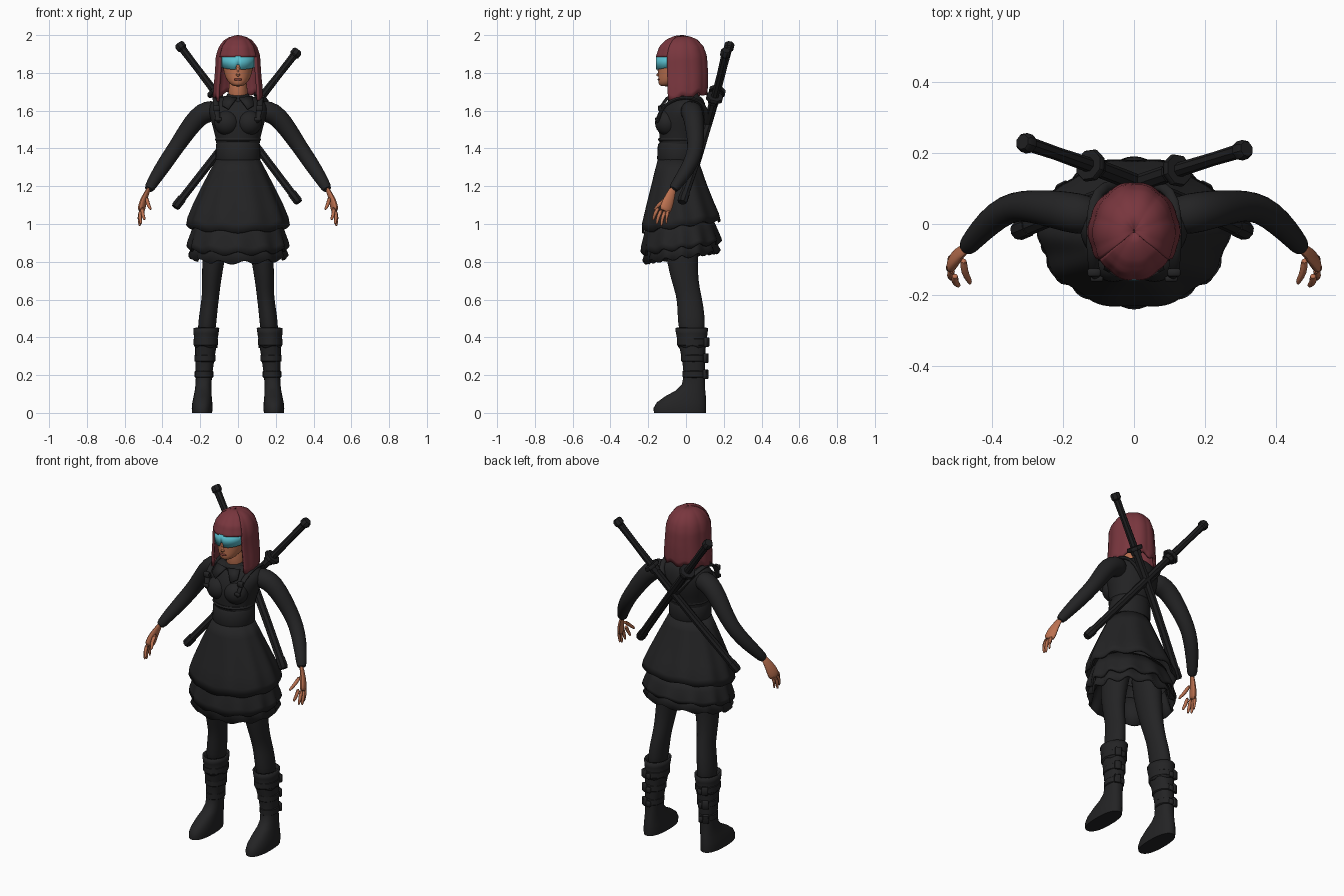
import bpy, bmesh, math
from mathutils import Vector, Matrix

if "Cube" in bpy.data.objects:
    bpy.data.objects.remove(bpy.data.objects["Cube"])

def material(name, r, g, b):
    m = bpy.data.materials.new(name)
    m.diffuse_color = (r, g, b, 1)
    m.use_nodes = True
    m.node_tree.nodes["Principled BSDF"].inputs["Base Color"].default_value = m.diffuse_color
    return m

CLOTH = material("black cloth", .017, .017, .018)
SWORD = material("sword black", .013, .013, .014)
HAIR = material("wine red hair", .19, .037, .048)
SKIN = material("skin", .50, .165, .08)
VISOR = material("cyan visor", .10, .52, .62)
LIPS = material("lips", .20, .045, .035)

def finish(name, bm, mat, mirror=False, sub=0, thick=0, angle=45):
    bmesh.ops.recalc_face_normals(bm, faces=bm.faces)
    me = bpy.data.meshes.new(name)
    bm.to_mesh(me)
    bm.free()
    ob = bpy.data.objects.new(name, me)
    bpy.context.collection.objects.link(ob)
    me.materials.append(mat)
    if thick:
        s = ob.modifiers.new("thickness", 'SOLIDIFY')
        s.thickness, s.offset = thick, -1
    if sub:
        s = ob.modifiers.new("smooth", 'SUBSURF')
        s.levels = s.render_levels = sub
    if mirror:
        ob.modifiers.new("mirror", 'MIRROR')
    bpy.ops.object.select_all(action='DESELECT')
    ob.select_set(True)
    bpy.context.view_layer.objects.active = ob
    bpy.ops.object.shade_smooth_by_angle(angle=math.radians(angle))
    return ob

def skin_rings(bm, rings, closed=True, caps=True):
    vs = [[bm.verts.new(p) for p in r] for r in rings]
    n = len(vs[0])
    for a, b in zip(vs, vs[1:]):
        for i in range(n if closed else n - 1):
            j = (i + 1) % n
            bm.faces.new((a[i], a[j], b[j], b[i]))
    if caps:
        bm.faces.new(vs[0])
        bm.faces.new(vs[-1])

def loft(name, rows, mat, n=24, caps=True, pleat=(0, 0), tilt=0, square=1, **kw):
    """rows: (z, centre x, half width, front y, back y); pleats and tilt grow downwards"""
    bm, rings = bmesh.new(), []
    for k, (z, cx, rx, yf, yb) in enumerate(rows):
        w, ring = k / (len(rows) - 1), []
        for i in range(n):
            a = math.tau * i / n
            c, s = [math.copysign(abs(v) ** square, v) for v in (math.cos(a), math.sin(a))]
            f = 1 + w * pleat[1] * math.cos(pleat[0] * a + .6 * math.sin(2 * a))
            ring.append((cx + rx * c * f, (yf + yb) / 2 + (yb - yf) / 2 * s * f,
                         z + tilt * w * s + (f - 1) * .3))
        rings.append(ring)
    skin_rings(bm, rings, caps=caps)
    return finish(name, bm, mat, **kw)

def tube(name, pts, mat, n=10, flat=1, **kw):
    """pts: (x, y, z, radius); flat squashes the section"""
    bm, rings = bmesh.new(), []
    P = [Vector(p[:3]) for p in pts]
    for i, p in enumerate(P):
        d = P[min(i + 1, len(P) - 1)] - P[max(i - 1, 0)]
        q = d.to_track_quat('Z', 'Y')
        r = pts[i][3]
        rings.append([p + q @ Vector((r * math.cos(math.tau * k / n),
                                      r * flat * math.sin(math.tau * k / n), 0)) for k in range(n)])
    skin_rings(bm, rings)
    return finish(name, bm, mat, **kw)

def blob(name, c, r, mat, rot=0, **kw):
    bm = bmesh.new()
    M = Matrix.Translation(c) @ Matrix.Rotation(rot, 4, 'Z') @ Matrix.Diagonal((*r, 1))
    bmesh.ops.create_uvsphere(bm, u_segments=20, v_segments=12, radius=1, matrix=M)
    return finish(name, bm, mat, **kw)

def box(name, c, size, mat, rot=0, **kw):
    bm = bmesh.new()
    M = Matrix.Translation(c) @ Matrix.Rotation(rot, 4, 'Z') @ Matrix.Diagonal((*size, 1))
    bmesh.ops.create_cube(bm, size=1, matrix=M)
    bmesh.ops.bevel(bm, geom=bm.edges[:], offset=.004, segments=1, affect='EDGES')
    return finish(name, bm, mat, **kw)

def lerp_table(t, z):
    for a, b in zip(t, t[1:]):
        if z >= b[0]:
            f = (z - a[0]) / (b[0] - a[0])
            return [p + (q - p) * f for p, q in zip(a[1:], b[1:])]
    return t[-1][1:]

# head and face
loft("head", [(1.728, 0, .022, -.135, -.07), (1.742, 0, .045, -.147, -.05), (1.775, 0, .068, -.147, .02),
              (1.82, 0, .08, -.146, .06), (1.88, 0, .087, -.148, .08), (1.94, 0, .08, -.13, .07)], SKIN, sub=1)
tube("nose", [(0, -.137, 1.835, .007), (0, -.146, 1.81, .011), (0, -.152, 1.793, .014), (0, -.14, 1.784, .011)],
     SKIN, sub=1)
blob("lips", (0, -.143, 1.765), (.022, .008, .007), LIPS)
loft("neck", [(1.78, 0, .05, -.095, .03), (1.70, 0, .048, -.075, .04), (1.62, 0, .065, -.08, .07)], SKIN, sub=1)

# visor: curved band with a nose notch
bm, rows = bmesh.new(), [[], []]
for i in range(33):
    a = math.radians(-160 + 140 * i / 32)
    x, y = .092 * math.cos(a), -.06 - .1 * math.sin(-a)
    low = 1.842 if abs(x) < .012 else 1.818 + .012 * (abs(x) / .09) ** 3
    rows[0].append((x, y, 1.89))
    rows[1].append((x, y, low))
skin_rings(bm, rows, closed=False, caps=False)
finish("visor", bm, VISOR, thick=.006)

# hair: fringe plus long bob, both cut from one rounded profile
PROFILE = [(2.0, .004, -.025, -.015), (1.995, .035, -.065, .02), (1.975, .072, -.107, .062),
           (1.94, .1, -.142, .094), (1.89, .116, -.16, .112), (1.8, .121, -.16, .118),
           (1.72, .129, -.158, .117), (1.64, .131, -.15, .108)]
bm = bmesh.new()
for a0, a1, n, bang in ((-146, -34, 28, True), (-34, 214, 62, False)):
    rows = []
    for k in range(15):
        t, row = (k / 14) ** 1.3, []
        for i in range(n + 1):
            a = math.radians(a0 + (a1 - a0) * i / n)
            edge = 1.885 if bang else 1.668 + .025 * math.sin(a) + .01 * math.cos(9 * a)
            z = 2.0 + (edge - 2.0) * t
            rx, yf, yb = lerp_table(PROFILE, z)
            f = 1 + .03 * (abs(math.cos(5 * a)) - .6)
            row.append((rx * f * math.cos(a), (yf + yb) / 2 + (yb - yf) / 2 * f * math.sin(a), z))
        rows.append(row)
    skin_rings(bm, rows, closed=False, caps=False)
bmesh.ops.remove_doubles(bm, verts=bm.verts, dist=.0005)
finish("hair", bm, HAIR, thick=.014, angle=50)

# torso, bust, waist band, collar
loft("torso", [(1.30, 0, .112, -.14, .06), (1.43, 0, .112, -.138, .065), (1.50, 0, .13, -.145, .095),
               (1.56, 0, .148, -.145, .107), (1.61, 0, .158, -.125, .107), (1.645, 0, .145, -.1, .1),
               (1.668, 0, .105, -.08, .088), (1.68, 0, .06, -.07, .07)], CLOTH, n=28, sub=1)
blob("bust", (.058, -.1, 1.535), (.068, .064, .066), CLOTH, mirror=True)
loft("waist_band", [(1.335, 0, .115, -.149, .066), (1.345, 0, .119, -.153, .07), (1.42, 0, .117, -.149, .073),
                    (1.43, 0, .112, -.142, .068)], CLOTH, n=32)
loft("underbust_seam", [(1.438, 0, .117, -.142, .07), (1.446, 0, .122, -.149, .078),
                        (1.456, 0, .119, -.144, .076)], CLOTH, n=32)
loft("neck_collar", [(1.645, 0, .08, -.098, .085), (1.67, 0, .066, -.085, .075), (1.69, 0, .056, -.07, .062)],
     CLOTH, caps=False, thick=.008)
bm = bmesh.new()
bm.faces.new([bm.verts.new(p) for p in ((.004, -.1, 1.665), (.075, -.085, 1.672), (.085, -.122, 1.625),
                                        (.05, -.142, 1.605))])
finish("collar_flap", bm, CLOTH, mirror=True, thick=.009)

# skirt with three ruffled tiers
loft("skirt_top_tier", [(1.35, 0, .112, -.147, .062), (1.28, 0, .148, -.168, .085), (1.2, 0, .188, -.19, .112),
     (1.1, 0, .235, -.217, .15), (1.03, 0, .262, -.235, .178), (.988, 0, .268, -.236, .186)], CLOTH,
     n=96, caps=False, pleat=(10, .025), tilt=.03, thick=.012)
loft("skirt_middle_tier", [(1.03, 0, .222, -.2, .14), (.96, 0, .244, -.218, .165), (.9, 0, .262, -.232, .182),
     (.872, 0, .264, -.234, .184)], CLOTH, n=96, caps=False, pleat=(12, .035), tilt=.03, thick=.012)
loft("skirt_lower_tier", [(.95, 0, .222, -.19, .145), (.88, 0, .242, -.21, .162), (.825, 0, .26, -.226, .178)],
     CLOTH, n=96, caps=False, pleat=(13, .035), tilt=.028, thick=.012)

# arms and hands
tube("arm", [(.1, .02, 1.6, .055), (.165, .03, 1.598, .06), (.215, .04, 1.565, .056), (.265, .047, 1.5, .05),
             (.315, .052, 1.425, .045), (.36, .043, 1.36, .043), (.41, .005, 1.285, .04),
             (.455, -.045, 1.215, .031), (.477, -.073, 1.175, .027)], CLOTH, n=14, mirror=True, sub=1)
tube("palm", [(.468, -.062, 1.19, .02), (.481, -.08, 1.16, .023), (.496, -.1, 1.12, .034),
              (.509, -.113, 1.08, .036), (.512, -.117, 1.066, .028)], SKIN, n=12, flat=.5, mirror=True, sub=1)
bpy.data.objects["palm"].data.transform(Matrix.Translation((.5, -.1, 1.1)) @ Matrix.Rotation(math.radians(-70), 4,
    Vector((.3, -.4, -1)).normalized()) @ Matrix.Translation((-.5, .1, -1.1)))
FINGERS = [((.505, -.142, 1.09), (.495, -.176, 1.02)), ((.512, -.126, 1.08), (.515, -.157, .998)),
           ((.514, -.108, 1.075), (.521, -.132, .988)), ((.511, -.09, 1.08), (.517, -.106, 1.0)),
           ((.482, -.095, 1.14), (.462, -.17, 1.075))]
for i, (a, b) in enumerate(FINGERS):
    a, b = Vector(a), Vector(b)
    m = (a + b) / 2 + Vector((.007, -.006, 0))
    tube("thumb" if i == 4 else "finger_%d" % (i + 1),
         [(*a, .012), (*m, .011), (*a.lerp(b, .85), .009), (*b, .005)], SKIN, n=8, mirror=True, sub=1)

# legs and boots
loft("leg", [(1.1, .09, .08, -.12, .08), (.9, .118, .068, -.115, .07), (.8, .131, .059, -.102, .062),
             (.7, .14, .051, -.078, .066), (.62, .145, .046, -.052, .082), (.56, .153, .047, -.046, .094),
             (.48, .163, .049, -.044, .102), (.38, .17, .046, -.03, .1)], CLOTH, n=20, mirror=True, sub=1)
loft("boot", [(.41, .168, .058, -.046, .108), (.36, .17, .057, -.038, .104), (.28, .176, .05, -.02, .102),
              (.2, .18, .043, -.012, .1), (.15, .183, .042, -.022, .1), (.118, .185, .044, -.055, .102),
              (.088, .187, .048, -.11, .105), (.055, .189, .053, -.155, .107), (.025, .19, .055, -.172, .107),
              (0, .19, .053, -.17, .105)], CLOTH, n=28, square=.85, mirror=True)
loft("boot_cuff", [(.45, .168, .069, -.057, .117), (.42, .169, .066, -.053, .114), (.375, .17, .06, -.043, .108),
                   (.365, .17, .064, -.047, .112), (.35, .17, .062, -.042, .108)],
     CLOTH, n=28, caps=False, pleat=(5, .02), mirror=True, thick=.01)
for i, (z, cx, rx, yf, yb) in enumerate(((.375, .17, .065, -.048, .113), (.29, .175, .056, -.027, .108),
                                         (.205, .18, .049, -.018, .106))):
    loft("boot_strap_%d" % (i + 1), [(z + .02, cx, rx - .006, yf + .006, yb - .006), (z + .015, cx, rx, yf, yb),
         (z - .015, cx, rx, yf, yb), (z - .02, cx, rx - .006, yf + .006, yb - .006)], CLOTH, n=28, mirror=True)
    ang = math.radians(62)
    cy = (yf + yb) / 2
    c = (cx + (rx + .004) * math.cos(ang), cy + ((yb - yf) / 2 + .006) * math.sin(ang), z)
    box("boot_buckle_%d" % (i + 1), c, (.018, .036, .05), CLOTH, rot=ang, mirror=True)
    box("buckle_tab_%d" % (i + 1), (c[0] - .03, c[1] + .006, z - .008), (.016, .026, .032), CLOTH,
        rot=math.radians(95), mirror=True)

# shoulder harness
tube("harness_strap", [(.1, -.152, 1.53, .017), (.11, -.143, 1.58, .017), (.115, -.115, 1.63, .017),
     (.12, -.05, 1.667, .017), (.12, .03, 1.672, .017), (.105, .095, 1.64, .017), (.06, .115, 1.57, .017),
     (0, .108, 1.5, .017), (-.07, .085, 1.45, .017)], CLOTH, n=8, flat=.6, mirror=True, sub=1)
box("harness_buckle", (.113, -.137, 1.612), (.036, .022, .03), CLOTH, mirror=True)
box("harness_slide", (.105, -.155, 1.555), (.036, .016, .02), CLOTH, mirror=True)

# crossed swords on the back
def sword(name, top, end):
    top, end = Vector(top), Vector(end)
    def part(label, steps, flat=1):
        pts = []
        for t, r in steps:
            p = top.lerp(end, t) + Vector((0, .012 * math.sin(math.pi * t), 0))
            pts.append((*p, r))
        tube(name + label, pts, SWORD, n=8, flat=flat, angle=35)
    part("_pommel", [(0, .022), (.008, .028), (.03, .028), (.038, .021)])
    part("_handle", [(.03, .021), (.15, .019), (.29, .021)])
    part("_guard", [(.292, .044), (.297, .047), (.307, .047), (.312, .044)])
    part("_collar", [(.312, .03), (.335, .03)])
    part("_scabbard", [(.33, .025), (.45, .025), (.6, .025), (.75, .025), (.88, .025), (.95, .025)], .85)
    part("_scabbard_tip", [(.945, .028), (.99, .028), (1, .022)], .9)

sword("left_sword", (-.315, .232, 1.955), (.322, -.022, 1.115))
sword("right_sword", (.318, .212, 1.92), (-.333, -.022, 1.088))
